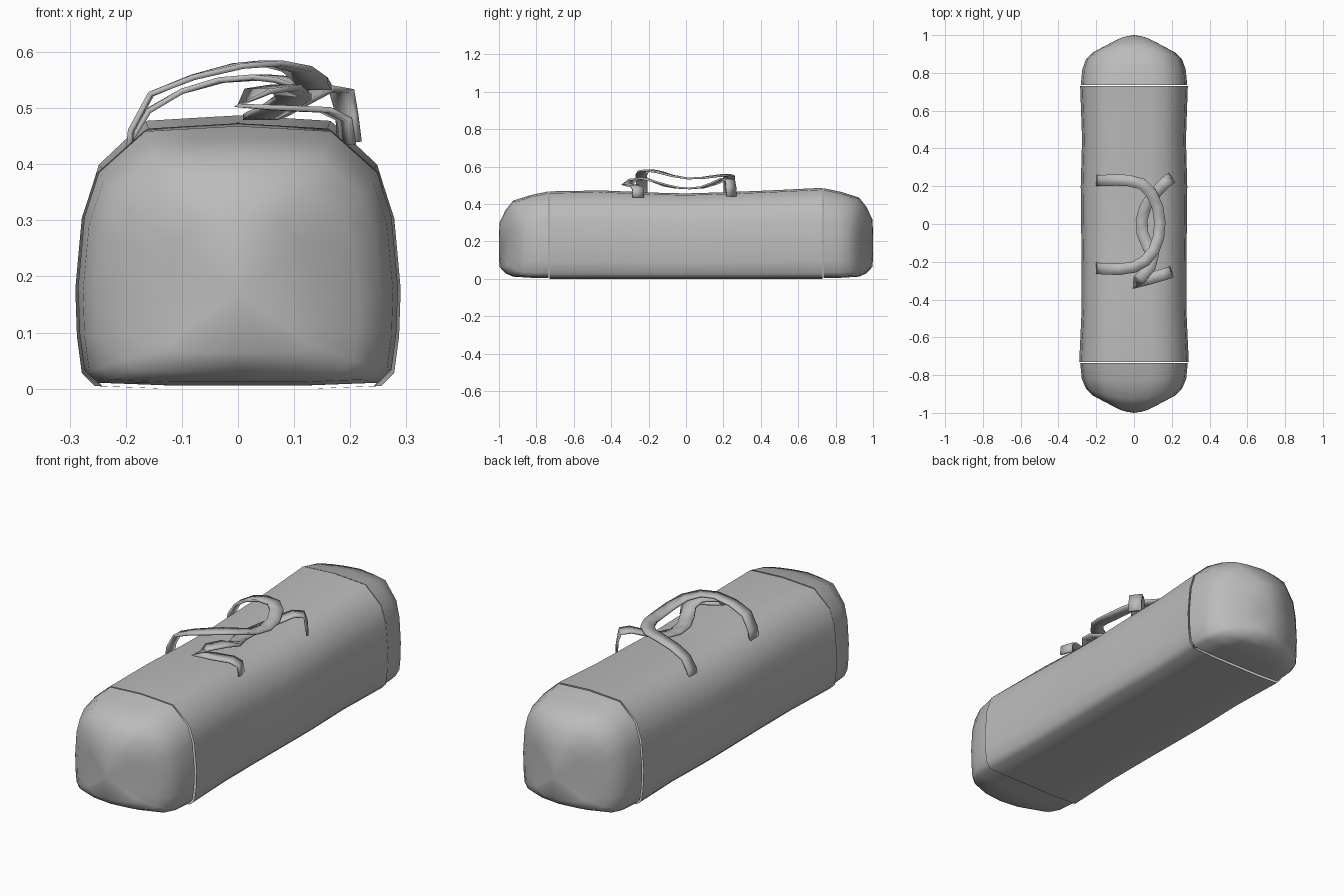
import bpy, math
from mathutils import Vector

if "Cube" in bpy.data.objects:
    bpy.data.objects.remove(bpy.data.objects["Cube"])

grey = bpy.data.materials.new("grey_fabric")
grey.use_nodes = True
grey.diffuse_color = (0.5, 0.5, 0.5, 1)
grey.node_tree.nodes["Principled BSDF"].inputs["Base Color"].default_value = (0.5, 0.5, 0.5, 1)


def make(name, verts, faces, angle=70):
    mesh = bpy.data.meshes.new(name)
    mesh.from_pydata([tuple(v) for v in verts], [], faces)
    obj = bpy.data.objects.new(name, mesh)
    bpy.context.collection.objects.link(obj)
    mesh.materials.append(grey)
    bpy.ops.object.select_all(action='DESELECT')
    obj.select_set(True)
    bpy.context.view_layer.objects.active = obj
    bpy.ops.object.mode_set(mode='EDIT')
    bpy.ops.mesh.select_all(action='SELECT')
    bpy.ops.mesh.normals_make_consistent(inside=False)
    bpy.ops.object.mode_set(mode='OBJECT')
    bpy.ops.object.shade_smooth_by_angle(angle=math.radians(angle))
    return obj


# Cross-section of the bag: half width and height as fractions, mirrored in x
half = [(0, 0), (0.45, 0), (0.88, 0.01), (0.96, 0.06), (0.99, 0.2), (1, 0.38),
        (0.96, 0.65), (0.87, 0.82), (0.58, 0.98), (0.3, 0.99), (0, 1)]
section = half + [(-x, z) for x, z in half[-2:0:-1]]
N = len(section)


def ring(y, width, low, high, bow=0):
    return [Vector((x * width, y - bow * x * x, low + z * (high - low))) for x, z in section]


def loft(rings):
    verts = [v for r in rings for v in r]
    faces = [(k * N + i, k * N + (i + 1) % N, (k + 1) * N + (i + 1) % N, (k + 1) * N + i)
             for k in range(len(rings) - 1) for i in range(N)]
    return verts, faces


# Main body, sagging a little in the middle
stations = [(-0.73, 0.29, 0.468), (-0.45, 0.277, 0.473), (-0.2, 0.277, 0.462), (0, 0.28, 0.457),
            (0.2, 0.282, 0.463), (0.45, 0.275, 0.473), (0.73, 0.285, 0.487)]
make("bag_body", *loft([ring(y, w, 0.0, h) for y, w, h in stations]))


# Rounded end pockets
def end_pocket(name, side, width, top):
    rings = [ring(0.735, width, 0.006, top),
             ring(0.83, width * 0.97, 0.006, top - 0.02, 0.01),
             ring(0.925, 0.255, 0.012, top - 0.05, 0.055),
             ring(0.965, 0.215, 0.03, top - 0.1, 0.055),
             ring(0.998, 0.13, 0.065, top - 0.17, 0.045)]
    verts, faces = loft(rings)
    verts.append(Vector((0, 1.0, 0.17)))
    last = (len(rings) - 1) * N
    faces += [(last + i, last + (i + 1) % N, len(verts) - 1) for i in range(N)]
    make(name, [Vector((v.x, v.y * side, v.z)) for v in verts], faces)


end_pocket("front_end_pocket", -1, 0.285, 0.468)
end_pocket("back_end_pocket", 1, 0.282, 0.485)

# Zip seam along the top
seam = [(y, h + 0.001) for y, w, h in stations[1:-1]]
verts = [Vector((x, y, z)) for y, z in seam for x in (-0.0025, 0.0025)]
make("zip_seam", verts, [(2 * i, 2 * i + 1, 2 * i + 3, 2 * i + 2) for i in range(len(seam) - 1)])


# Carrying straps: flat ribbons that follow a path
def strap(name, path, width):
    pts = [Vector(p) for p in path]
    verts, across = [], None
    for i, p in enumerate(pts):
        t = pts[min(i + 1, len(pts) - 1)] - pts[max(i - 1, 0)]
        d = Vector((-t.y, t.x, 0)).normalized()
        if across and d.dot(across) < 0:
            d = -d
        across = d
        verts += [p - d * width / 2, p + d * width / 2]
    obj = make(name, verts, [(2 * i, 2 * i + 1, 2 * i + 3, 2 * i + 2) for i in range(len(pts) - 1)], 50)
    mod = obj.modifiers.new("thickness", 'SOLIDIFY')
    mod.thickness = 0.01
    mod.offset = 0


strap("right_strap",
      [(-0.196, -0.235, 0.41), (-0.19, -0.235, 0.46), (-0.155, -0.237, 0.525), (-0.08, -0.24, 0.555),
       (0, -0.228, 0.575), (0.06, -0.195, 0.58), (0.105, -0.14, 0.57), (0.13, -0.07, 0.55),
       (0.137, 0.01, 0.537), (0.125, 0.09, 0.54), (0.09, 0.165, 0.55), (0.04, 0.213, 0.555),
       (-0.03, 0.23, 0.55), (-0.1, 0.233, 0.53), (-0.16, 0.23, 0.495), (-0.19, 0.23, 0.445),
       (-0.198, 0.23, 0.405)], 0.06)
strap("left_strap",
      [(0.196, -0.255, 0.435), (0.19, -0.257, 0.48), (0.155, -0.268, 0.497), (0.08, -0.29, 0.5),
       (0, -0.312, 0.505), (0.035, -0.285, 0.53), (0.085, -0.225, 0.537), (0.1, -0.17, 0.52),
       (0.07, -0.11, 0.5), (0.045, -0.05, 0.488), (0.04, 0.02, 0.484), (0.06, 0.09, 0.49),
       (0.1, 0.15, 0.51), (0.15, 0.205, 0.535), (0.185, 0.235, 0.53), (0.194, 0.24, 0.49),
       (0.198, 0.243, 0.44)], 0.062)
